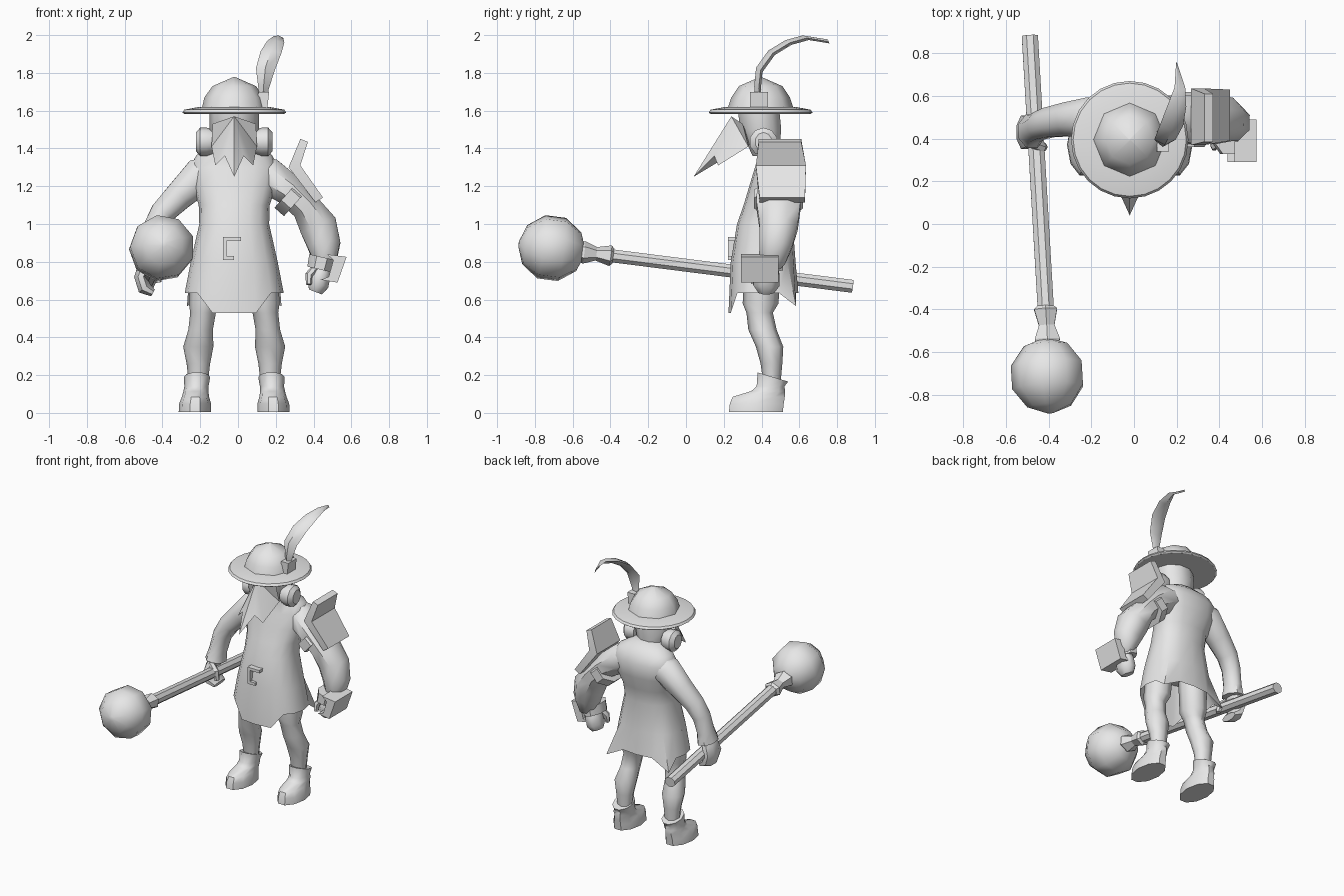
import bpy, bmesh, math
from mathutils import Vector

CX = -0.02  # body mid-line
grey = bpy.data.materials.new("plain_grey")
grey.diffuse_color = (0.8, 0.8, 0.8, 1)


def make(name, verts, faces, angle=38):
    bm = bmesh.new()
    vs = [bm.verts.new(v) for v in verts]
    for f in faces:
        bm.faces.new([vs[i] for i in f])
    bmesh.ops.recalc_face_normals(bm, faces=bm.faces[:])
    me = bpy.data.meshes.new(name)
    bm.to_mesh(me)
    bm.free()
    me.materials.append(grey)
    ob = bpy.data.objects.new(name, me)
    bpy.context.collection.objects.link(ob)
    bpy.ops.object.select_all(action='DESELECT')
    ob.select_set(True)
    bpy.context.view_layer.objects.active = ob
    bpy.ops.object.shade_smooth_by_angle(angle=math.radians(angle))
    return ob


def skin(name, rings, angle=38):
    """Join equal rings of points and cap both ends."""
    n = len(rings[0])
    faces = [(i * n + k, i * n + (k + 1) % n, (i + 1) * n + (k + 1) % n, (i + 1) * n + k)
             for i in range(len(rings) - 1) for k in range(n)]
    faces += [tuple(range(n)), tuple(range((len(rings) - 1) * n, len(rings) * n))]
    return make(name, [p for r in rings for p in r], faces, angle)


def level_ring(cx, y0, y1, z, rx, tilt=0, seg=10, p=1.0):
    cy, ry, out = (y0 + y1) / 2, (y1 - y0) / 2, []
    for k in range(seg):
        a = 2 * math.pi * k / seg
        c, s = math.cos(a), math.sin(a)
        dy = math.copysign(abs(s) ** p, s) * ry
        out.append(Vector((cx + math.copysign(abs(c) ** p, c) * rx, cy + dy, z + tilt * dy)))
    return out


def loft(name, rows, seg=10, p=1.0, angle=38):
    return skin(name, [level_ring(*r, seg=seg, p=p) for r in rows], angle)


def tube(name, pts, ref=(0, 1, 0), seg=8, angle=38):
    """pts: x, y, z, radius along ref, radius across ref."""
    pos, rings = [Vector(p[:3]) for p in pts], []
    for i, p in enumerate(pts):
        d = (pos[min(i + 1, len(pts) - 1)] - pos[max(i - 1, 0)]).normalized()
        v = d.cross(Vector(ref)).normalized()
        u = v.cross(d)
        rings.append([pos[i] + u * p[3] * math.cos(a) + v * p[4] * math.sin(a)
                      for a in (2 * math.pi * (k + .5) / seg for k in range(seg))])
    return skin(name, rings, angle)


def prism(name, outline, y0, y1):
    """Outline in x, z extruded along y."""
    return skin(name, [[(x, y, z) for x, z in outline] for y in (y0, y1)], 20)


# Hat
loft("hat_brim", [(CX, .13, .66, 1.583, .265), (CX, .12, .67, 1.59, .275),
                  (CX, .13, .66, 1.605, .265), (CX, .21, .58, 1.62, .185)], seg=24, angle=30)
loft("hat_crown", [(CX, .22, .57, 1.61, .172), (CX, .24, .55, 1.67, .158),
                   (CX, .28, .51, 1.73, .115), (CX, .39, .40, 1.778, .005)], seg=8, angle=60)

# Feather: centre x, y, z, half width along the quill
quill = [(.13, .385, 1.62, .014), (.135, .375, 1.72, .028), (.145, .385, 1.82, .05),
         (.175, .45, 1.91, .055), (.20, .54, 1.965, .045), (.215, .63, 1.99, .025), (.20, .74, 1.972, .003)]
skin("feather", [[(x - w, y + .01, z + .005), (x, y - .014, z + .008),
                  (x + w, y + .01, z - .005), (x, y + .02, z - .016)] for x, y, z, w in quill], 50)
prism("feather_holder", [(.10, 1.61), (.155, 1.61), (.165, 1.70), (.108, 1.70)], .34, .435)

# Head, neck and ear pads
loft("head", [(CX, .35, .50, 1.36, .08), (CX, .32, .50, 1.42, .11),
              (CX, .28, .51, 1.50, .13), (CX, .27, .50, 1.60, .13)], angle=50)
for s in (-1, 1):
    tube("ear_pad", [(CX + s * .11, .41, 1.435, .065, .065), (CX + s * .145, .41, 1.435, .075, .075),
                     (CX + s * .18, .41, 1.435, .075, .075), (CX + s * .203, .41, 1.435, .045, .05)], seg=10)

# Beak mask
side = [(.05, .15, 1.36), (.10, .17, 1.31), (.12, .33, 1.41), (.115, .30, 1.53)]
bv = [(CX, .24, 1.57), (CX, .04, 1.25), (CX, .34, 1.43)]
bv += [(CX + s * x, y, z) for s in (1, -1) for x, y, z in side]
bf = []
for o in (3, 7):
    chain = [1, o, o + 1, o + 2, o + 3]
    bf += [(0, a, b) for a, b in zip(chain, chain[1:])]
    bf += [(2, a, b) for a, b in zip(chain + [0], chain[1:] + [0]) if a != b]
make("beak_mask", bv, bf, 20)

# Coat with a pointed hem: front tail and two rear corners
rows = [(CX, .29, .53, .80, .18), (CX, .225, .595, .635, .262), (CX, .237, .58, .80, .23),
        (CX, .27, .565, 1.0, .185), (CX, .305, .58, 1.10, .188), (CX, .335, .615, 1.20, .22),
        (CX, .365, .62, 1.30, .235), (CX, .385, .59, 1.365, .20), (CX, .37, .53, 1.42, .10)]
rings = [level_ring(*r, seg=16, p=.85) for r in rows]
for k in (11, 12, 13):
    rings[1][k].z -= .105
for k, s in ((2, 1), (6, -1)):
    rings[1][k] += Vector((s * .055, .035, -.07))
skin("coat", rings, 50)

# Buckle on the coat front
for x0, x1, z0, z1 in ((-.08, -.06, .81, .93), (-.06, .015, .91, .93), (-.06, -.02, .81, .83)):
    prism("buckle_bar", [(x0, z0), (x1, z0), (x1, z1), (x0, z1)], .222, .27)

# Legs and boots
for s in (-1, 1):
    def at(*r):
        return (CX + s * r[0],) + r[1:]
    loft("leg", [at(.14, .31, .50, .80, .09), at(.155, .30, .49, .58, .085), at(.165, .32, .46, .53, .068),
                 at(.178, .33, .48, .44, .065), at(.19, .37, .515, .35, .08),
                 at(.19, .395, .51, .26, .062), at(.19, .41, .50, .15, .05)], seg=8, angle=60)
    loft("boot", [at(.208, .22, .52, .005, .086), at(.207, .225, .525, .05, .084),
                  at(.205, .24, .53, .085, .072), at(.203, .34, .53, .115, .066),
                  at(.20, .37, .525, .14, .064), at(.197, .375, .545, .19, .07, -.3),
                  at(.197, .40, .52, .187, .05, -.3)], seg=10, angle=45)

# Arm holding the mace
tube("gripping_arm", [(-.10, .50, 1.29, .08, .08), (-.20, .50, 1.255, .10, .105),
                      (-.31, .49, 1.15, .085, .083), (-.40, .475, 1.06, .075, .07),
                      (-.445, .46, .98, .07, .062), (-.47, .445, .87, .07, .058),
                      (-.48, .435, .80, .085, .068), (-.48, .435, .79, .05, .04)], angle=50)
tube("gripping_hand", [(-.475, .435, .83, .045, .035), (-.495, .43, .77, .075, .04),
                       (-.515, .43, .72, .085, .038), (-.495, .43, .66, .08, .04),
                       (-.45, .43, .635, .065, .022)], angle=50)
tube("gripping_thumb", [(-.48, .38, .79, .025, .02), (-.43, .36, .75, .025, .022),
                        (-.42, .36, .69, .018, .016)], seg=6)

# Armoured arm
tube("armoured_arm", [(.06, .50, 1.29, .08, .08), (.16, .50, 1.255, .11, .105),
                      (.27, .49, 1.18, .125, .09), (.36, .49, 1.09, .125, .085),
                      (.425, .49, .99, .11, .108), (.455, .475, .89, .095, .095),
                      (.46, .455, .80, .075, .065), (.45, .45, .77, .05, .04)], angle=50)
tube("fist", [(.455, .44, .80, .045, .04), (.44, .43, .74, .07, .055),
              (.425, .425, .68, .075, .06), (.41, .425, .64, .045, .04)], angle=50)
tube("fist_thumb", [(.41, .39, .77, .025, .02), (.375, .37, .73, .025, .02),
                    (.375, .36, .68, .018, .015)], seg=6)
tube("wrist_strap", [(.445, .42, .825, .10, .075), (.43, .42, .76, .10, .07)])
prism("wrist_plate", [(.437, .705), (.527, .69), (.575, .826), (.47, .84), (.505, .81), (.48, .72)], .29, .49)

# Bent shoulder plate and its strap
bend = [((.33, 1.45), (.37, 1.435), .385, .61), ((.268, 1.30), (.33, 1.31), .37, .635),
        ((.41, 1.115), (.45, 1.14), .39, .63)]
skin("shoulder_plate", [[(i[0], a, i[1]), (i[0], b, i[1]), (o[0], b, o[1]), (o[0], a, o[1])]
                        for i, o, a, b in bend], 15)
tube("shoulder_strap", [(.255, .49, 1.155, .14, .10), (.305, .49, 1.11, .14, .10)])

# Mace: shaft, flared collar and round head
X = (1, 0, 0)
tube("mace_shaft", [(-.488, .882, .67, .041, .037), (-.412, -.42, .835, .041, .037)], X)
tube("mace_collar", [(-.414, -.385, .83, .045, .04), (-.414, -.40, .832, .062, .055),
                     (-.409, -.475, .842, .042, .036), (-.406, -.54, .85, .068, .06),
                     (-.405, -.57, .853, .06, .05)], X, seg=6, angle=25)
axis = Vector((.06, -1, .13)).normalized()
ball = []
for t in (5, 36, 72, 108, 144, 175):
    c = Vector((-.403, -.71, .872)) + axis * -.178 * math.cos(math.radians(t))
    r = .18 * math.sin(math.radians(t))
    ball.append((*c, r, r))
tube("mace_head", ball, X, seg=9, angle=60)
